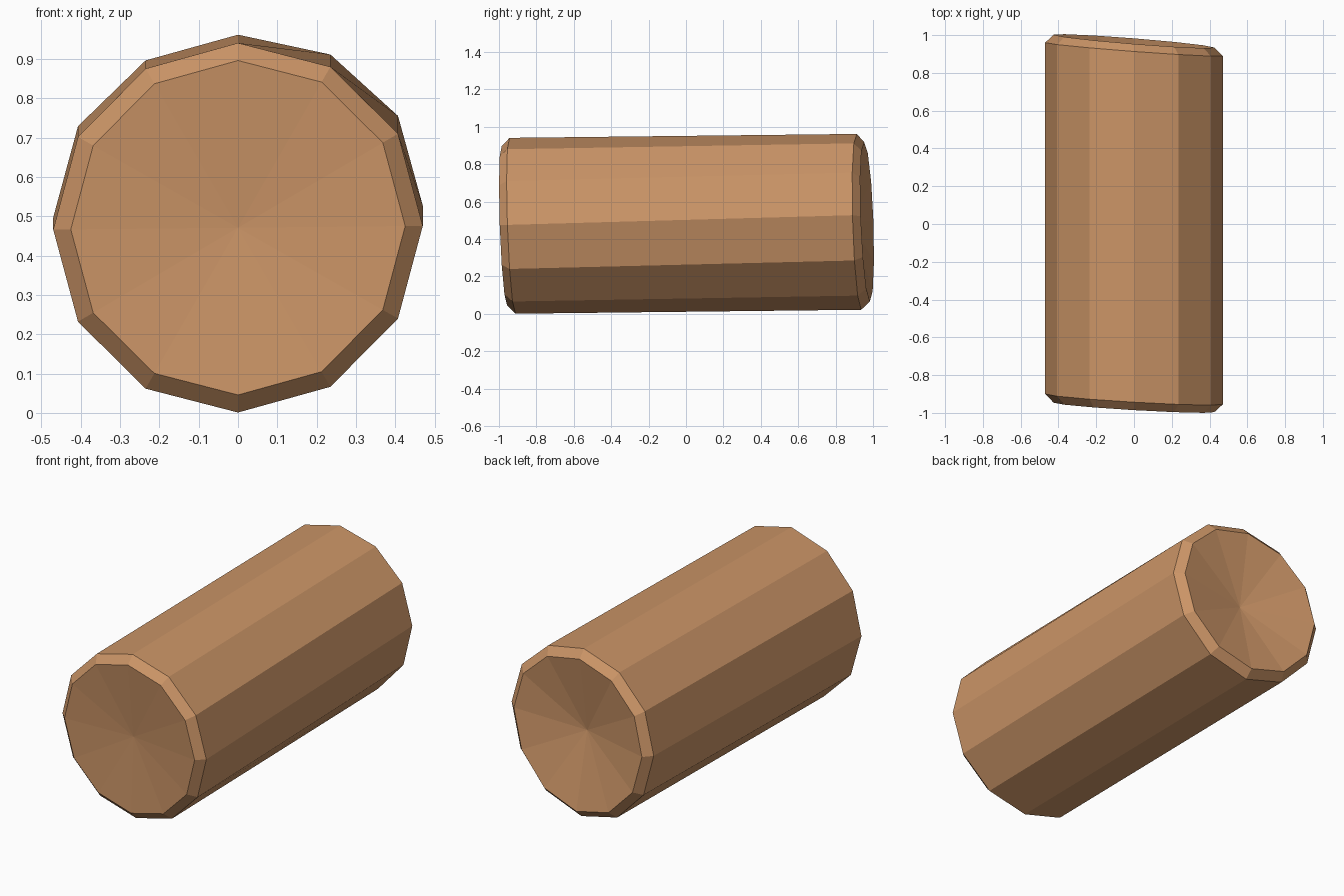
import bpy, bmesh, math

if "Cube" in bpy.data.objects:
    bpy.data.objects.remove(bpy.data.objects["Cube"])

SIDES, R = 12, 0.47

wood = bpy.data.materials.new("tan wood")
wood.diffuse_color = (0.60, 0.30, 0.135, 1)
wood.use_nodes = True
wood.node_tree.nodes["Principled BSDF"].inputs["Base Color"].default_value = wood.diffuse_color

bm = bmesh.new()


def ring(radius, y0, slope_x, slope_z, back):
    """Twelve-sided ring lying in a slightly tilted plane."""
    verts = []
    for i in range(SIDES):
        a = 2 * math.pi * i / SIDES
        x, h = radius * math.sin(a), radius * math.cos(a)
        z = 0.471 + h + 0.01 * x
        if back:  # the log rises a little toward the back
            z += 0.021 + 0.022 * x + 0.093 * x * x
        verts.append(bm.verts.new((x, y0 + slope_x * x + slope_z * h, z)))
    return verts


# Rings from front to back: bevelled rim, body, bevelled rim
rings = [
    ring(R * 0.905, -0.971, -0.0585, -0.034, False),
    ring(R, -0.9275, -0.0585, -0.034, False),
    ring(R, 0.925, -0.075, -0.025, True),
    ring(R * 0.905, 0.968, -0.08, -0.035, True),
]
for a, b in zip(rings, rings[1:]):
    for i in range(SIDES):
        j = (i + 1) % SIDES
        bm.faces.new((a[i], a[j], b[j], b[i]))

# Slightly hollowed ends, as fans around a sunken centre
for r, y, z in ((rings[0], -0.935, 0.471), (rings[3], 0.885, 0.49)):
    centre = bm.verts.new((0, y, z))
    for i in range(SIDES):
        bm.faces.new((r[i], r[(i + 1) % SIDES], centre))

bmesh.ops.recalc_face_normals(bm, faces=bm.faces)
mesh = bpy.data.meshes.new("log")
bm.to_mesh(mesh)
bm.free()
mesh.materials.append(wood)
log = bpy.data.objects.new("log", mesh)
bpy.context.collection.objects.link(log)
